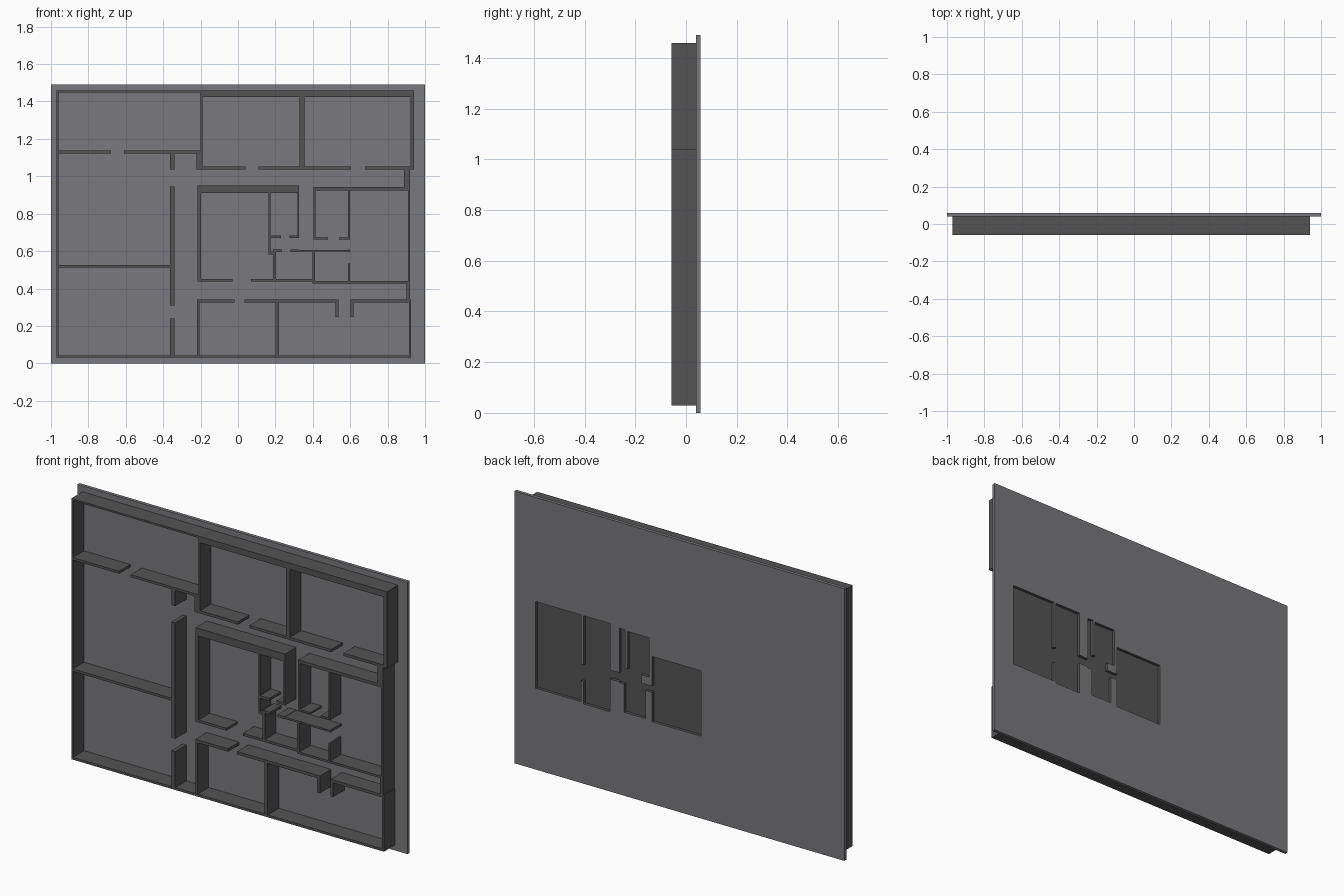
import bpy, bmesh

FRONT, FLOOR, BACK = -0.0575, 0.039, 0.0575


def material(name, r, g, b):
    m = bpy.data.materials.new(name)
    m.diffuse_color = (r, g, b, 1)
    return m


SLAB = material("slab_grey", 0.192, 0.19, 0.205)
WALL = material("wall_grey", 0.087, 0.087, 0.087)


def boxes(name, rects, y0=FRONT, y1=FLOOR + 0.001, mat=WALL):
    """One object made of boxes given as (x0, x1, z0, z1)."""
    bm = bmesh.new()
    for x0, x1, z0, z1 in rects:
        r = bmesh.ops.create_cube(bm, size=1)
        for v in r["verts"]:
            v.co.x = x1 if v.co.x > 0 else x0
            v.co.y = y1 if v.co.y > 0 else y0
            v.co.z = z1 if v.co.z > 0 else z0
    me = bpy.data.meshes.new(name)
    bm.to_mesh(me)
    bm.free()
    me.materials.append(mat)
    ob = bpy.data.objects.new(name, me)
    bpy.context.collection.objects.link(ob)
    return ob


def h(z0, z1, *spans):
    """Horizontal wall with door gaps between spans."""
    return [(a, b, z0, z1) for a, b in spans]


def v(x0, x1, *spans):
    """Vertical wall with door gaps between spans."""
    return [(x0, x1, a, b) for a, b in spans]


# Base slab
slab = boxes("base_slab", [(-1, 1, 0, 1.49)], FLOOR, BACK, SLAB)

# Outer walls
outer = (v(-0.97, -0.96, (0.03, 1.455))
         + h(1.448, 1.458, (-0.97, -0.19)) + h(1.424, 1.458, (-0.2, 0.942))
         + v(0.922, 0.942, (1.04, 1.458))
         + v(0.887, 0.92, (0.925, 1.05)) + v(0.908, 0.92, (0.43, 0.93))
         + v(0.9, 0.92, (0.33, 0.44)) + v(0.914, 0.924, (0.03, 0.34))
         + h(0.03, 0.043, (-0.97, 0.924)))
boxes("outer_walls", outer)

# Left-hand rooms
left = (h(1.123, 1.137, (-0.97, -0.68), (-0.61, -0.19))
        + v(-0.363, -0.34, (0.035, 0.24), (0.31, 0.945), (1.037, 1.13))
        + h(0.513, 0.527, (-0.97, -0.35)))
boxes("left_room_walls", left)

# Upper rooms
upper = (v(-0.2, -0.19, (1.13, 1.45)) + v(-0.222, -0.19, (1.037, 1.137))
         + h(1.037, 1.052, (-0.222, 0.04), (0.11, 0.605), (0.68, 0.942))
         + v(0.33, 0.355, (1.04, 1.43)))
boxes("upper_room_walls", upper)

# Lower rooms
lower = (h(0.325, 0.341, (-0.218, -0.02), (0.035, 0.537), (0.605, 0.92))
         + v(-0.218, -0.205, (0.035, 0.341)) + v(0.2, 0.22, (0.035, 0.335))
         + v(0.52, 0.537, (0.247, 0.341)) + v(0.602, 0.617, (0.247, 0.341)))
boxes("lower_room_walls", lower)

# Central block with closets
centre = (v(-0.217, -0.198, (0.437, 0.952)) + h(0.91, 0.952, (-0.217, 0.325))
          + h(0.437, 0.451, (-0.217, -0.03), (0.07, 0.41))
          + v(0.163, 0.173, (0.583, 0.92)) + v(0.317, 0.325, (0.67, 0.952))
          + h(0.67, 0.684, (0.165, 0.23), (0.275, 0.325))
          + h(0.583, 0.597, (0.163, 0.2)) + v(0.188, 0.203, (0.445, 0.608))
          + h(0.595, 0.609, (0.19, 0.235), (0.28, 0.325))
          + h(0.597, 0.607, (0.32, 0.6)))
boxes("central_room_walls", centre)

# Right-hand block
right = (h(0.925, 0.942, (0.405, 0.92)) + v(0.405, 0.415, (0.665, 0.942))
         + h(0.663, 0.673, (0.405, 0.48), (0.54, 0.597))
         + v(0.588, 0.598, (0.43, 0.535), (0.595, 0.608), (0.663, 0.93))
         + v(0.398, 0.413, (0.43, 0.605)) + h(0.427, 0.439, (0.398, 0.92)))
boxes("right_room_walls", right)

# Shallow dark floor-plan recess in the back of the slab
recess = [(0.595, 0.872, 0.445, 0.92), (0.42, 0.58, 0.437, 0.92),
          (0.57, 0.61, 0.56, 0.65), (0.33, 0.44, 0.617, 0.665),
          (0.33, 0.364, 0.611, 0.91), (0.183, 0.314, 0.69, 0.905),
          (0.23, 0.34, 0.621, 0.7), (0.205, 0.335, 0.457, 0.63),
          (0.15, 0.24, 0.611, 0.645), (-0.13, 0.165, 0.45, 0.808)]
cutter = boxes("recess_cutter", recess, FLOOR + 0.002, BACK + 0.05)
cutter.hide_render = True
cutter.hide_set(True)
mod = slab.modifiers.new("recess", "BOOLEAN")
mod.operation = "DIFFERENCE"
mod.solver = "EXACT"
mod.use_self = True
mod.material_mode = "TRANSFER"
mod.object = cutter
